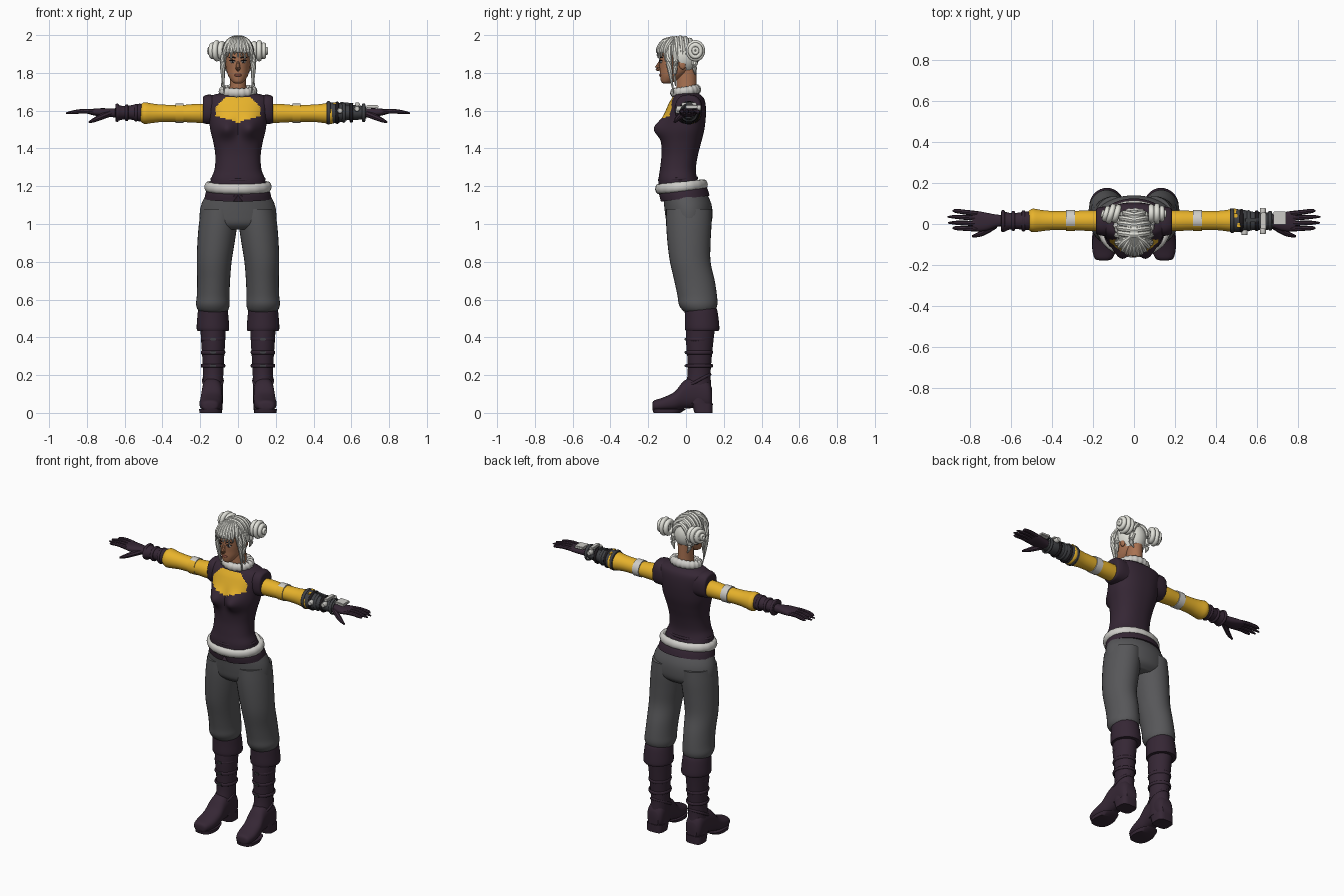
import bpy, bmesh, math
from mathutils import Vector, Matrix, Euler


def material(name, r, g, b):
    m = bpy.data.materials.new(name)
    m.diffuse_color = (r, g, b, 1)
    return m


PLUM = material("dark plum", 0.036, 0.02, 0.035)
YELLOW = material("yellow cloth", 0.82, 0.46, 0.025)
GREY = material("grey trousers", 0.095, 0.095, 0.1)
HAIR = material("white hair", 0.76, 0.76, 0.70)
WHITE = material("off white trim", 0.62, 0.61, 0.58)
SKIN = material("brown skin", 0.40, 0.17, 0.085)
STEEL = material("dark steel", 0.05, 0.052, 0.058)
INK = material("near black", 0.012, 0.01, 0.012)
LIPS = material("lip brown", 0.24, 0.075, 0.05)


def finish(name, bm, *mats):
    bmesh.ops.recalc_face_normals(bm, faces=bm.faces)
    me = bpy.data.meshes.new(name)
    bm.to_mesh(me)
    bm.free()
    for m in mats:
        me.materials.append(m)
    ob = bpy.data.objects.new(name, me)
    bpy.context.collection.objects.link(ob)
    return ob


def smooth_keys(keys, steps):
    """Catmull-Rom interpolation through tuples of numbers."""
    if steps == 1:
        return keys
    out = []
    for i in range(len(keys) - 1):
        p = [keys[max(0, min(len(keys) - 1, i + k))] for k in (-1, 0, 1, 2)]
        for j in range(steps):
            t = j / steps
            out.append(tuple(0.5 * (2 * b + (c - a) * t + (2 * a - 5 * b + 4 * c - d) * t * t
                                    + (3 * b - a - 3 * c + d) * t ** 3) for a, b, c, d in zip(*p)))
    return out + [keys[-1]]


def skin_rings(bm, rings):
    vs = [[bm.verts.new(p) for p in r] for r in rings]
    n = len(vs[0])
    for r0, r1 in zip(vs, vs[1:]):
        for i in range(n):
            bm.faces.new((r0[i], r0[(i + 1) % n], r1[(i + 1) % n], r1[i]))
    bm.faces.new(vs[0])
    bm.faces.new(vs[-1])


def loft(name, keys, mats, axis="z", s=1, n=32, steps=4, power=2.0, deform=None, rule=None):
    """keys: position on the axis, then low/high bounds on the other two axes."""
    rings = []
    for t, a0, a1, b0, b1 in smooth_keys(keys, steps):
        ring = []
        for i in range(n):
            w = 2 * math.pi * i / n
            c, d = math.cos(w), math.sin(w)
            a = (a0 + a1) / 2 + (a1 - a0) / 2 * math.copysign(abs(c) ** (2 / power), c)
            b = (b0 + b1) / 2 + (b1 - b0) / 2 * math.copysign(abs(d) ** (2 / power), d)
            p = Vector({"z": (a, b, t), "x": (t, a, b), "y": (a, t, b)}[axis])
            if deform:
                p = deform(p)
            ring.append((p.x * s, p.y, p.z))
        rings.append(ring)
    bm = bmesh.new()
    skin_rings(bm, rings)
    if rule:
        for f in bm.faces:
            f.material_index = rule(f.calc_center_median())
    return finish(name, bm, *(mats if isinstance(mats, tuple) else (mats,)))


def sweep(name, pts, radii, mat, s=1, n=8, steps=4):
    """Tapered round strand through a few points."""
    keys = smooth_keys([(*p, r) for p, r in zip(pts, radii)], steps)
    pos = [Vector((k[0] * s, k[1], k[2])) for k in keys]
    rings = []
    for i, p in enumerate(pos):
        q = (pos[min(i + 1, len(pos) - 1)] - pos[max(i - 1, 0)]).to_track_quat("Z", "Y")
        r = max(keys[i][3], 0.001)
        rings.append([p + q @ Vector((r * math.cos(2 * math.pi * k / n), r * math.sin(2 * math.pi * k / n), 0))
                      for k in range(n)])
    bm = bmesh.new()
    skin_rings(bm, rings)
    return finish(name, bm, mat)


def place(loc, scale, rot=(0, 0, 0)):
    return Matrix.LocRotScale(Vector(loc), Euler(rot), Vector(scale))


def ball(name, loc, scale, mat, rot=(0, 0, 0), keep=None):
    bm = bmesh.new()
    bmesh.ops.create_uvsphere(bm, u_segments=32, v_segments=20, radius=1, matrix=place(loc, scale, rot))
    if keep:
        bmesh.ops.delete(bm, geom=[v for v in bm.verts if not keep(v.co)], context="VERTS")
    return finish(name, bm, mat)


def box(name, loc, size, mat, rot=(0, 0, 0)):
    bm = bmesh.new()
    bmesh.ops.create_cube(bm, size=1, matrix=place(loc, size, rot))
    bmesh.ops.bevel(bm, geom=bm.edges[:], offset=min(size) * 0.2, segments=2, affect="EDGES")
    return finish(name, bm, mat)


def ring(name, loc, rx, ry, thick, tall, mat, rot=(0, 0, 0), ruffle=0.0, n=72):
    """Closed band around its local z axis, optionally fluffy."""
    bm, m, k = bmesh.new(), place(loc, (1, 1, 1), rot), 12
    vs = []
    for i in range(n):
        w = 2 * math.pi * i / n
        f = 1 + ruffle * math.sin(w * 18)
        row = []
        for j in range(k):
            u = 2 * math.pi * j / k
            r = thick * f * math.cos(u)
            row.append(bm.verts.new(m @ Vector(((rx + r) * math.cos(w), (ry + r) * math.sin(w), tall * f * math.sin(u)))))
        vs.append(row)
    for i in range(n):
        for j in range(k):
            a, b = vs[i], vs[(i + 1) % n]
            bm.faces.new((a[j], b[j], b[(j + 1) % k], a[(j + 1) % k]))
    return finish(name, bm, mat)


# Vest with bust and yellow neckline panel
def bust(p):
    if p.y < 0:
        g = math.exp(-((abs(p.x) - 0.062) / 0.05) ** 2 - ((p.z - 1.505) / 0.05) ** 2)
        p.y -= 0.052 * g
    return p


def neckline(c):
    wide = 0.118 - max(0, c.z - 1.62) * 1.0
    return int(c.y < -0.02 and abs(c.x) < wide and 1.538 + 0.3 * abs(c.x) < c.z < 1.672)


loft("vest", [(1.19, -.15, .15, -.145, .085), (1.24, -.142, .142, -.145, .06), (1.29, -.124, .124, -.138, .052),
              (1.36, -.12, .12, -.13, .062), (1.43, -.13, .13, -.13, .08), (1.5, -.147, .147, -.125, .097),
              (1.57, -.155, .155, -.117, .105), (1.63, -.165, .165, -.095, .104), (1.665, -.16, .16, -.075, .095),
              (1.685, -.125, .125, -.06, .075), (1.695, -.07, .07, -.045, .06)],
     (PLUM, YELLOW), n=112, steps=8, power=2.3, deform=bust, rule=neckline)


# Hem below the belt, notched at the front
def notch(p):
    p.z += 0.12 * p.y
    if p.y < 0 and p.z < 1.15:
        p.z += 0.035 * math.exp(-(p.x / 0.014) ** 2)
    return p


loft("belt_hem", [(1.135, -.178, .178, -.135, .125), (1.17, -.17, .17, -.142, .115), (1.2, -.155, .155, -.14, .1)],
     PLUM, n=96, deform=notch)
ring("belt", (0, -.024, 1.197), .158, .12, .02, .027, WHITE, (0.1, 0, 0), 0.03)
ring("vest_edge", (0, -.042, 1.238), .14, .1, .006, .008, PLUM, (0.05, 0, 0))
ring("fur_collar", (0, -.002, 1.703), .08, .06, .021, .025, WHITE, (0.16, 0, 0), 0.1)

# Hips
loft("trouser_hips", [(1.18, -.155, .155, -.125, .1), (1.11, -.192, .192, -.117, .133), (1.05, -.203, .203, -.11, .14),
                      (1.0, -.195, .195, -.1, .132), (.97, -.15, .15, -.07, .1)], GREY, n=48)

# Neck, head and face
loft("neck", [(1.66, -.05, .05, -.045, .055), (1.74, -.043, .043, -.05, .055), (1.83, -.043, .043, -.05, .055)], SKIN)
loft("head", [(1.745, -.018, .018, -.122, -.085), (1.755, -.032, .032, -.132, -.06), (1.785, -.052, .052, -.137, -.01),
              (1.82, -.062, .062, -.139, .03), (1.86, -.068, .068, -.143, .05), (1.91, -.07, .07, -.142, .055),
              (1.95, -.06, .06, -.12, .04), (1.98, -.03, .03, -.07, 0)], SKIN, n=40)
sweep("nose", [(0, -.134, 1.865), (0, -.146, 1.84), (0, -.151, 1.825), (0, -.137, 1.815)], [.006, .01, .013, .008], SKIN)
ball("lips", (0, -.134, 1.788), (.019, .008, .008), LIPS)
for s in (1, -1):
    ball("eye_white", (s * .029, -.133, 1.858), (.014, .005, .006), WHITE, (0, 0, s * .3))
    ball("iris", (s * .029, -.1365, 1.858), (.006, .003, .006), INK, (0, 0, s * .3))
    sweep("eyelash", [(.012, -.141, 1.862), (.028, -.138, 1.867), (.046, -.127, 1.865)], [.002, .003, .002], INK, s)
    sweep("eyebrow", [(.012, -.143, 1.878), (.03, -.138, 1.884), (.048, -.124, 1.88)], [.002, .004, .002], INK, s)
    ball("ear", (s * .068, -.02, 1.845), (.01, .018, .027), SKIN, (.2, 0, 0))

# Hair cap, ridges across the crown, fringe, side locks and buns
ball("hair_cap", (0, -.03, 1.89), (.084, .1, .104), HAIR, keep=lambda c: c.z > 1.8 + .95 * max(0, .01 - c.y))
for y in (-.105, -.08, -.055, -.03, -.005, .02, .045):
    k = math.sqrt(1 - ((y + .03) / .1) ** 2) * .93
    sweep("hair_ridge", [(.084 * k * math.sin(w), y + .01 * abs(math.sin(w)), 1.89 + .104 * k * math.cos(w))
                         for w in (-1.5, -1, -.5, 0, .5, 1, 1.5)], [.009, .014, .015, .013, .015, .014, .009], HAIR)
for i in range(9):
    x = -.07 + .0175 * i
    y = -.045 - .103 * math.sqrt(1 - (x / .09) ** 2)
    tip = 1.868 + (.018 if i % 2 else 0) + (.012 if i in (3, 4) else 0) - .3 * max(0, abs(x) - .045)
    sweep("fringe_lock", [(x * .25, -.065, 1.985), (x * .7, y * .8, 1.965), (x, y, 1.92), (x * 1.05, y, tip)],
          [.01, .014, .012, .002], HAIR)
for s in (1, -1):
    sweep("side_lock", [(.055, -.085, 1.95), (.078, -.092, 1.88), (.08, -.082, 1.79), (.073, -.065, 1.69)],
          [.012, .017, .011, .002], HAIR, s)
    sweep("side_wisp", [(.065, -.06, 1.93), (.083, -.055, 1.86), (.08, -.06, 1.78), (.088, -.055, 1.73)],
          [.012, .015, .008, .002], HAIR, s)
    sweep("nape_lock", [(.05, .05, 1.88), (.06, .045, 1.83), (.045, .05, 1.79)], [.016, .014, .003], HAIR, s)
    ball("bun_core", (s * .115, .05, 1.915), (.036, .036, .044), HAIR)
    for dx, r, t in ((.085, .032, .015), (.112, .037, .014), (.136, .027, .013), (.151, .011, .009)):
        ring("bun_coil", (s * dx, .05, 1.917), r * 1.15, r, t, t, HAIR, (.15, math.pi / 2, s * .15), n=36)

# Parts that repeat on both sides
for s in (1, -1):
    loft("shoulder_cap", [(.1, -.055, .085, 1.53, 1.675), (.15, -.058, .085, 1.53, 1.685), (.18, -.05, .078, 1.532, 1.678),
                          (.186, -.04, .068, 1.54, 1.665)], PLUM, "x", s, power=2.5)
    loft("sleeve", [(.15, -.035, .065, 1.535, 1.635), (.22, -.034, .066, 1.536, 1.636), (.3, -.03, .064, 1.54, 1.63),
                    (.4, -.03, .064, 1.54, 1.632), (.45, -.035, .068, 1.535, 1.637), (.495, -.04, .075, 1.53, 1.644),
                    (.515, -.028, .062, 1.542, 1.632)], YELLOW, "x", s)
    # Armband is white everywhere except on the front of the sleeve
    loft("armband", [(.288, -.033, .069, 1.535, 1.637), (.332, -.033, .069, 1.535, 1.637)], (WHITE, YELLOW), "x", s,
         steps=1, rule=lambda c: int(c.y < -.012))
    loft("glove_hand", [(.6, -.015, .05, 1.558, 1.62), (.66, -.012, .045, 1.565, 1.612), (.72, -.032, .055, 1.568, 1.613),
                        (.765, -.036, .063, 1.575, 1.61), (.79, -.03, .06, 1.582, 1.603)], PLUM, "x", s, power=2.4)
    for y0, y1, tip in ((-.024, -.02, .885), (.002, .006, .908), (.028, .035, .91), (.05, .064, .885)):
        sweep("finger", [(.765, y0, 1.594), (.82, (y0 + y1) / 2, 1.597), (.87, y1, 1.592), (tip, y1, 1.587)],
              [.013, .012, .01, .004], PLUM, s)
    sweep("thumb", [(.68, -.005, 1.585), (.725, -.035, 1.567), (.76, -.052, 1.551), (.79, -.06, 1.538)],
          [.018, .016, .012, .005], PLUM, s)

    loft("trouser_leg", [(1.08, .004, .195, -.105, .135), (1.0, .004, .207, -.105, .135), (.9, .018, .215, -.098, .13),
                         (.8, .034, .218, -.085, .13), (.7, .042, .216, -.062, .152), (.62, .045, .218, -.045, .164),
                         (.575, .044, .222, -.038, .166), (.545, .052, .212, -.02, .155), (.53, .07, .19, 0, .14)],
         GREY, s=s)
    loft("boot_cuff", [(.435, .06, .2, .01, .16), (.44, .047, .218, -.004, .176), (.5, .05, .216, -.006, .172),
                       (.55, .056, .21, -.008, .163), (.556, .066, .2, 0, .15)], PLUM, s=s,
         deform=lambda p: p + Vector((0, 0, .02 if p.y < .01 and p.z > .5 else 0)))
    loft("boot_shaft", [(.46, .066, .2, .0, .155), (.38, .068, .195, .0, .145), (.28, .074, .188, .008, .135),
                        (.2, .078, .184, .008, .13), (.12, .08, .186, -.005, .135), (.05, .08, .19, 0, .138)], PLUM, s=s)
    loft("boot_foot", [(-.178, .13, .166, .022, .05), (-.168, .105, .192, .012, .066), (-.12, .087, .204, .01, .082),
                       (-.06, .083, .2, .012, .112), (-.01, .083, .193, .022, .17), (.05, .082, .19, .025, .19),
                       (.115, .083, .188, .02, .17), (.138, .1, .17, .03, .13)], PLUM, "y", s, power=2.4)
    # Sole and heel
    loft("boot_sole", [(0, .088, .204, -.172, -.03), (.02, .086, .206, -.178, .0)], PLUM, s=s, steps=1, power=2.6)
    loft("boot_heel", [(0, .084, .19, .045, .14), (.05, .082, .19, .03, .142)], PLUM, s=s, steps=1, power=3.5)
    ring("ankle_trim", (s * .133, .062, .17), .052, .075, .006, .008, PLUM, (.5, 0, 0))
    for z in (.39, .32, .25):
        ring("boot_strap", (s * .132, .071, z), .06, .067, .005, .01, PLUM)
        box("boot_buckle", (s * .132, .0, z), (.03, .014, .014), STEEL)

# Plain glove cuff with two rolled bands
loft("glove_cuff", [(.495, -.02, .056, 1.55, 1.63), (.52, -.03, .062, 1.543, 1.637), (.57, -.025, .055, 1.553, 1.628),
                    (.61, -.028, .055, 1.553, 1.625), (.645, -.04, .062, 1.545, 1.632), (.65, -.01, .04, 1.57, 1.61)],
     PLUM, "x", -1)
for x, r in ((.54, .045), (.59, .042), (.64, .046)):
    ring("cuff_band", (-x, .015, 1.589), r * .9, r, .007, .009, PLUM, (0, math.pi / 2, 0))

# Mechanical gauntlet on the other arm
loft("gauntlet", [(.468, -.04, .075, 1.53, 1.645), (.53, -.038, .07, 1.536, 1.642), (.58, -.03, .06, 1.55, 1.63),
                  (.64, -.03, .058, 1.552, 1.628), (.68, -.022, .05, 1.56, 1.62)], STEEL, "x")
for x, r, m in ((.48, .056, STEEL), (.525, .053, INK), (.56, .047, STEEL), (.6, .046, INK), (.665, .044, STEEL)):
    ring("gauntlet_ring", (x, .016, 1.589), r, r * .97, .006, .009, m, (0, math.pi / 2, 0))
for x, y, z in ((.54, -.04, 1.6), (.63, -.035, 1.61), (.63, .058, 1.615)):
    sweep("gauntlet_canister", [(x, y - .014, z), (x, y - .012, z), (x, y + .018, z), (x, y + .02, z)],
          [.003, .014, .014, .003], WHITE, n=16)
box("gauntlet_bridge", (.632, .015, 1.634), (.026, .08, .016), WHITE)
box("gauntlet_lever", (.575, .02, 1.636), (.07, .02, .014), STEEL, (0, .1, 0))
box("hand_plate", (.712, .03, 1.622), (.062, .064, .016), WHITE, (0, .05, 0))
for x, y in ((.497, .04), (.512, -.005)):
    box("gauntlet_tab", (x, y, 1.638), (.018, .022, .009), YELLOW)

bpy.ops.object.select_all(action="SELECT")
bpy.context.view_layer.objects.active = bpy.context.selected_objects[0]
bpy.ops.object.shade_smooth_by_angle(angle=math.radians(40))
